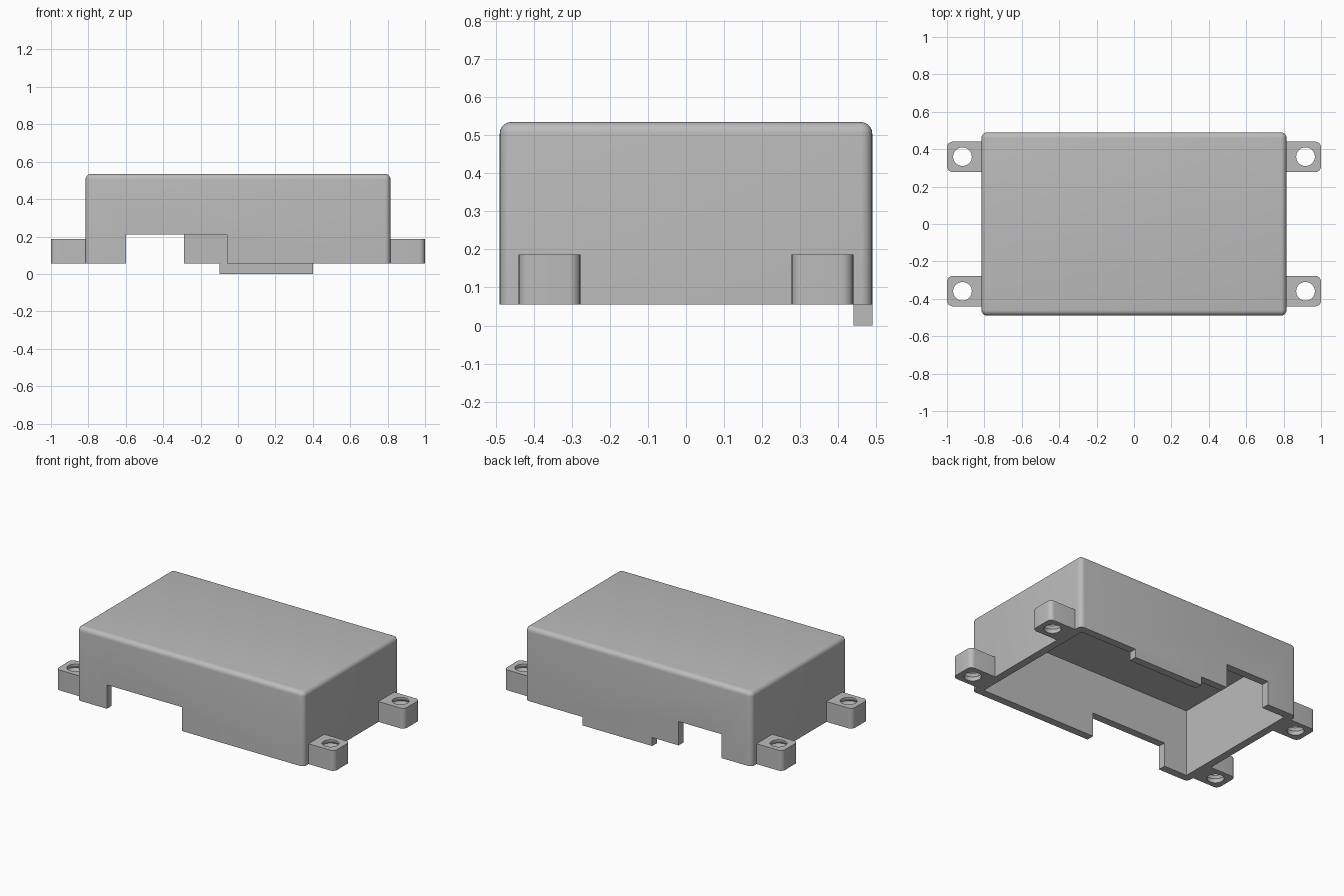
import bpy
import bmesh
import math

if "Cube" in bpy.data.objects:
    bpy.data.objects.remove(bpy.data.objects["Cube"], do_unlink=True)

GREY = (0.5, 0.5, 0.5, 1)
grey = bpy.data.materials.new("plain grey")
grey.use_nodes = True
grey.diffuse_color = GREY
grey.node_tree.nodes["Principled BSDF"].inputs["Base Color"].default_value = GREY

WALL = 0.05      # wall thickness
BASE = 0.055     # height of the open rim
HALF_X, HALF_Y, TOP = 0.815, 0.49, 0.535


def finish(name, bm):
    """Turn a bmesh into a named grey object."""
    bmesh.ops.recalc_face_normals(bm, faces=bm.faces)
    mesh = bpy.data.meshes.new(name)
    bm.to_mesh(mesh)
    bm.free()
    mesh.materials.append(grey)
    obj = bpy.data.objects.new(name, mesh)
    bpy.context.collection.objects.link(obj)
    return obj


def box(name, low, high, radius=0, rounded=None):
    """Box between two corners; edges picked by the rule get rounded."""
    bm = bmesh.new()
    bmesh.ops.create_cube(bm, size=1)
    for v in bm.verts:
        v.co = [lo + (c + 0.5) * (hi - lo) for lo, hi, c in zip(low, high, v.co)]
    if radius:
        edges = [e for e in bm.edges if rounded(*(v.co for v in e.verts))]
        bmesh.ops.bevel(bm, geom=edges, offset=radius, segments=6,
                        profile=0.5, affect='EDGES')
    return finish(name, bm)


def cut(obj, cutter):
    """Subtract a cutter and remove it."""
    mod = obj.modifiers.new("cut", 'BOOLEAN')
    mod.operation = 'DIFFERENCE'
    mod.solver = 'EXACT'
    mod.object = cutter
    bpy.context.view_layer.objects.active = obj
    bpy.ops.object.modifier_apply(modifier=mod.name)
    bpy.data.objects.remove(cutter, do_unlink=True)


def ridged_bore(x, y, sides=32):
    """Cutter for a screw hole: a cylinder with shallow ring grooves."""
    bm = bmesh.new()
    profile = [(0.05, 0.03), (0.05, 0.07)]
    for i in range(3):
        z = 0.088 + i * 0.036
        profile += [(0.06, z), (0.05, z + 0.016)]
    profile.append((0.05, 0.22))
    rings = []
    for r, z in profile:
        angles = [2 * math.pi * k / sides for k in range(sides)]
        rings.append([bm.verts.new((x + r * math.cos(a), y + r * math.sin(a), z))
                      for a in angles])
    for lower, upper in zip(rings, rings[1:]):
        for k in range(sides):
            n = (k + 1) % sides
            bm.faces.new((lower[k], lower[n], upper[n], upper[k]))
    bm.faces.new(rings[0])
    bm.faces.new(rings[-1])
    return finish("bore_cutter", bm)


# Hollow cover, open below, with rounded upright and top edges
cover = box("cover_shell", (-HALF_X, -HALF_Y, BASE), (HALF_X, HALF_Y, TOP), 0.03,
            lambda a, b: max(a.z, b.z) > BASE + 0.1)
cut(cover, box("cavity", (WALL - HALF_X, WALL - HALF_Y, -0.1),
               (HALF_X - WALL, HALF_Y - WALL, TOP - WALL)))

# Cable openings in the front and back walls
cut(cover, box("front_opening", (-0.6, -0.6, -0.1), (-0.06, -0.4, 0.21)))
cut(cover, box("back_opening", (-0.6, 0.4, -0.1), (-0.29, 0.6, 0.21)))

# Lip hanging below the back wall
lip = box("back_lip", (-0.1, HALF_Y - WALL, 0), (0.4, HALF_Y, BASE))

# Four mounting ears with screw holes
parts = [cover, lip]
for sx, side in ((1, "left"), (-1, "right")):
    for sy, end in ((-1, "front"), (1, "back")):
        xs = sorted((sx * 0.79, sx))
        ys = sorted((sy * 0.278, sy * 0.44))
        ear = box(f"{end}_{side}_ear", (xs[0], ys[0], BASE), (xs[1], ys[1], 0.187), 0.03,
                  lambda a, b: min(abs(a.x), abs(b.x)) > 0.99 and abs(a.z - b.z) > 0.1)
        cut(ear, ridged_bore(sx * 0.917, sy * 0.36))
        parts.append(ear)

# Smooth the rounded edges, keep the corners crisp
bpy.ops.object.select_all(action='DESELECT')
for obj in parts:
    obj.select_set(True)
bpy.context.view_layer.objects.active = cover
bpy.ops.object.shade_smooth_by_angle(angle=math.radians(30))
